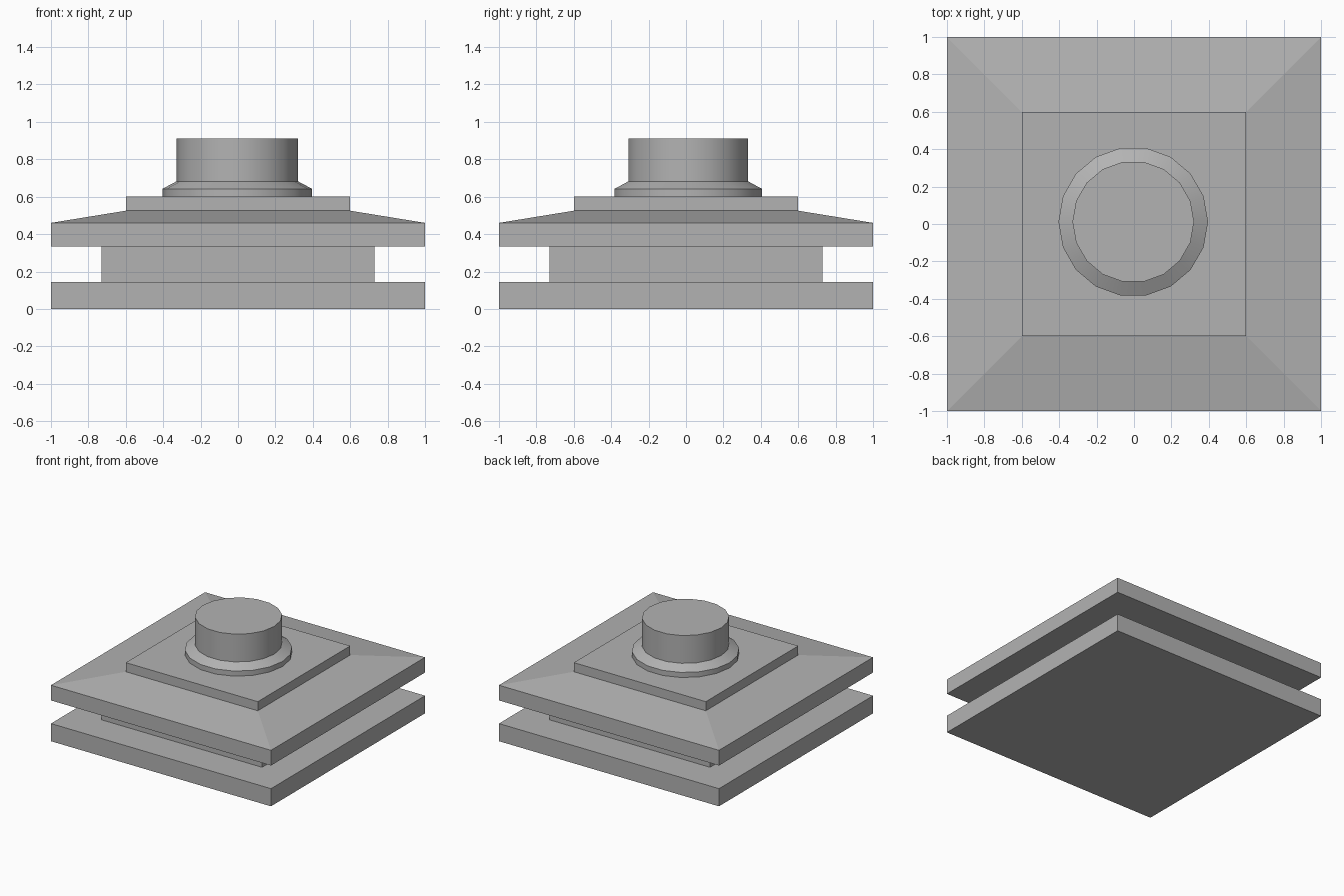
import bpy, bmesh, math

if "Cube" in bpy.data.objects:
    bpy.data.objects.remove(bpy.data.objects["Cube"])

# Mid grey shared by all parts
grey = bpy.data.materials.new("mid_grey")
grey.diffuse_color = (0.45, 0.45, 0.45, 1)
grey.use_nodes = True
grey.node_tree.nodes["Principled BSDF"].inputs["Base Color"].default_value = grey.diffuse_color


def stack(name, sides, profile, centre=(0, 0), turn=0.0, smooth=False):
    """Closed solid made from stacked polygon rings; profile is (radius, z)."""
    bm = bmesh.new()
    rings = []
    for r, z in profile:
        angles = [turn + 2 * math.pi * i / sides for i in range(sides)]
        rings.append([bm.verts.new((centre[0] + r * math.cos(a),
                                    centre[1] + r * math.sin(a), z)) for a in angles])
    for low, high in zip(rings, rings[1:]):
        for i in range(sides):
            j = (i + 1) % sides
            bm.faces.new((low[i], low[j], high[j], high[i]))
    bm.faces.new(rings[0][::-1])
    bm.faces.new(rings[-1])
    mesh = bpy.data.meshes.new(name)
    bm.to_mesh(mesh)
    bm.free()
    mesh.materials.append(grey)
    obj = bpy.data.objects.new(name, mesh)
    bpy.context.collection.objects.link(obj)
    if smooth:
        bpy.ops.object.select_all(action='DESELECT')
        obj.select_set(True)
        bpy.context.view_layer.objects.active = obj
        bpy.ops.object.shade_smooth_by_angle(angle=math.radians(30))
    return obj


def square(name, profile):
    """Square stack; profile is (half width, z)."""
    return stack(name, 4, [(h * math.sqrt(2), z) for h, z in profile], turn=math.pi / 4)


# Square pedestal: base slab, recessed neck, sloped cap with raised plinth
square("pedestal", [(1, 0), (1, 0.145), (0.73, 0.145), (0.73, 0.335), (1, 0.335),
                    (1, 0.46), (0.6, 0.525), (0.6, 0.6)])

# Round post with a chamfered collar at its foot
stack("round_post", 18, [(0.4, 0.6), (0.4, 0.642), (0.325, 0.682), (0.325, 0.91)],
      centre=(-0.004, 0.012), smooth=True)
